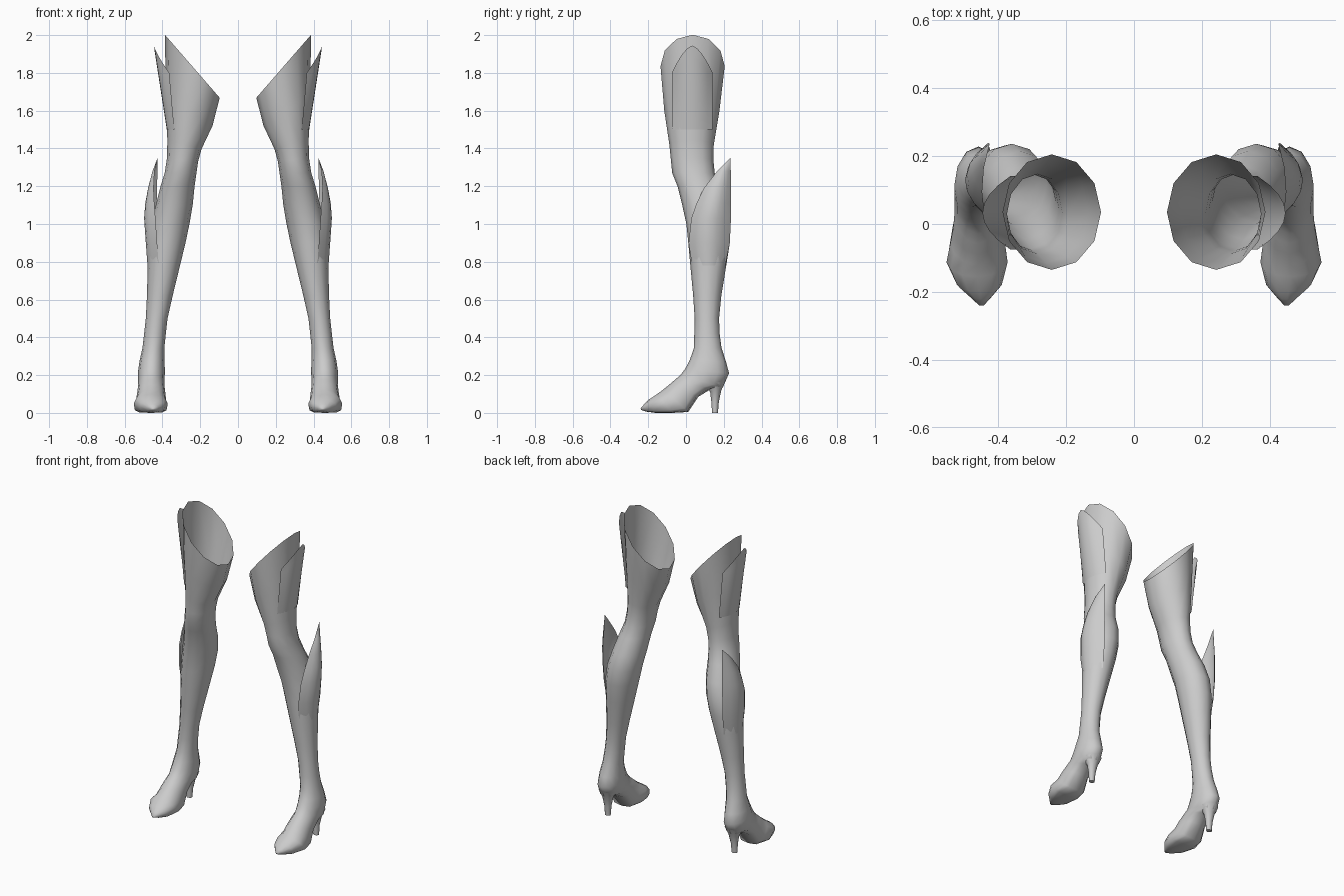
import bpy, bmesh, math

if "Cube" in bpy.data.objects:
    bpy.data.objects.remove(bpy.data.objects["Cube"])

grey = bpy.data.materials.new("light_grey")
grey.diffuse_color = (0.6, 0.6, 0.6, 1)
grey.use_nodes = True
grey.node_tree.nodes["Principled BSDF"].inputs["Base Color"].default_value = grey.diffuse_color
SIDES = 12


def finish(name, bm, angle=50):
    """Turn a right-side mesh into a smooth object mirrored to the left."""
    bmesh.ops.remove_doubles(bm, verts=bm.verts, dist=0.0005)
    bmesh.ops.recalc_face_normals(bm, faces=bm.faces)
    me = bpy.data.meshes.new(name)
    bm.to_mesh(me)
    bm.free()
    ob = bpy.data.objects.new(name, me)
    bpy.context.collection.objects.link(ob)
    me.materials.append(grey)
    bpy.ops.object.select_all(action='DESELECT')
    ob.select_set(True)
    bpy.context.view_layer.objects.active = ob
    bpy.ops.object.shade_smooth_by_angle(angle=math.radians(angle))
    ob.modifiers.new("Mirror", 'MIRROR').use_mirror_merge = False
    return ob


def ring(cx, w, front, back, tilt=0.0, square=1.0):
    """Closed ring through a front and back (y, z) point, half width w in x."""
    pts = []
    for i in range(SIDES):
        t = 2 * math.pi * i / SIDES
        c, s = math.cos(t), math.sin(t)
        if c < 0:                      # squarer underside for the sole
            c, s = -abs(c) ** square, math.copysign(abs(s) ** square, s)
        y = (front[0] + back[0]) / 2 + (front[0] - back[0]) / 2 * c
        z = (front[1] + back[1]) / 2 + (front[1] - back[1]) / 2 * c
        pts.append((cx + w * s, y, z + tilt * w * s))
    return pts


def loft(bm, rows, closed=True, cap=False):
    vr = [[bm.verts.new(p) for p in r] for r in rows]
    for a, b in zip(vr, vr[1:]):
        n = len(a)
        for i in range(n if closed else n - 1):
            j = (i + 1) % n
            bm.faces.new((a[i], a[j], b[j], b[i]))
    if cap:
        bm.faces.new(vr[-1])


# Leg, open at the slanted top: z, inner x, outer x, front y, back y, tilt
LEG = [
    (1.835, .097, .387, -.135, .205, 1.15),
    (1.60, .135, .382, -.115, .177, .65),
    (1.42, .193, .374, -.088, .147, .25),
    (1.34, .211, .376, -.080, .145, .1),
    (1.27, .220, .388, -.073, .152, 0),
    (1.20, .230, .410, -.045, .172, 0),
    (1.10, .240, .435, -.020, .215, 0),
    (1.00, .257, .462, .002, .236, 0),
    (.90, .278, .475, .012, .232, 0),
    (.78, .307, .478, .023, .213, 0),
    (.62, .346, .482, .038, .187, 0),
    (.50, .373, .488, .046, .175, 0),
    (.42, .382, .497, .044, .178, 0),
]
rows = [ring((a + b) / 2, (b - a) / 2, (f, z), (k, z), t)
        for z, a, b, f, k, t in LEG]
# Shoe: centre x, half width, front/top point, back/underside point, squareness
SHOE = [
    (.448, .058, (.041, .34), (.188, .345), 1),
    (.455, .066, (.020, .28), (.212, .27), 1),
    (.458, .071, (-.005, .232), (.228, .21), 1),
    (.459, .070, (-.03, .20), (.195, .135), .9),
    (.459, .069, (-.058, .176), (.13, .125), .8),
    (.459, .073, (-.088, .15), (.065, .085), .7),
    (.460, .080, (-.12, .124), (.012, .005), .55),
    (.462, .090, (-.155, .098), (-.07, 0), .5),
    (.455, .066, (-.198, .07), (-.16, 0), .5),
    (.451, .032, (-.222, .045), (-.207, .006), .6),
    (.449, .008, (-.24, .025), (-.237, .015), 1),
]
rows += [ring(x, w, f, b, 0, s) for x, w, f, b, s in SHOE]
bm = bmesh.new()
loft(bm, rows, cap=True)
finish("legs_with_shoes", bm, 75)

# Slim shoe heel
bm = bmesh.new()
loft(bm, [ring(.458, .056, (.105, .15), (.21, .17)),
          ring(.458, .034, (.128, .11), (.187, .12)),
          ring(.459, .022, (.134, .06), (.174, .06)),
          ring(.460, .018, (.138, 0), (.169, 0))], cap=True)
finish("shoe_heels", bm)

# Pointed flap standing off the outer thigh
bm = bmesh.new()
flap = []
for v in (0, .3, .6, .85, 1):
    row = []
    for i in range(9):
        u = i / 4 - 1
        top = 1.945 - .145 * abs(u) ** 1.6
        z = 1.5 + (top - 1.5) * v
        x0, x1 = .377 - .04 * u * u, .446 - .082 * u * u
        row.append((x0 + (x1 - x0) * v, .033 + .108 * u, z))
    flap.append(row)
loft(bm, flap, closed=False)
finish("thigh_flaps", bm, 75)

# Tall pointed calf fin: z, back (x, y), bulge (x, y), front edge (x, y)
FIN = [
    (.78, (.42, .208), (.479, .12), (.42, .032)),
    (.90, (.428, .232), (.488, .12), (.428, .014)),
    (1.03, (.43, .238), (.497, .13), (.437, .028)),
    (1.11, (.429, .238), (.491, .15), (.443, .056)),
    (1.19, (.428, .238), (.476, .17), (.447, .095)),
    (1.28, (.427, .237), (.452, .20), (.442, .165)),
    (1.352, (.425, .236), (.425, .236), (.425, .236)),
]
bm = bmesh.new()
fin = []
for z, a, m, b in FIN:
    row = []
    for i in range(7):
        t = i / 6
        # quadratic arc passing through the bulge point at its middle
        k = (2 * (t - .5) * (t - 1), 4 * t * (1 - t), 2 * t * (t - .5))
        row.append((sum(c * p[0] for c, p in zip(k, (a, m, b))),
                    sum(c * p[1] for c, p in zip(k, (a, m, b))), z))
    fin.append(row)
loft(bm, fin, closed=False)
finish("calf_fins", bm, 75)
